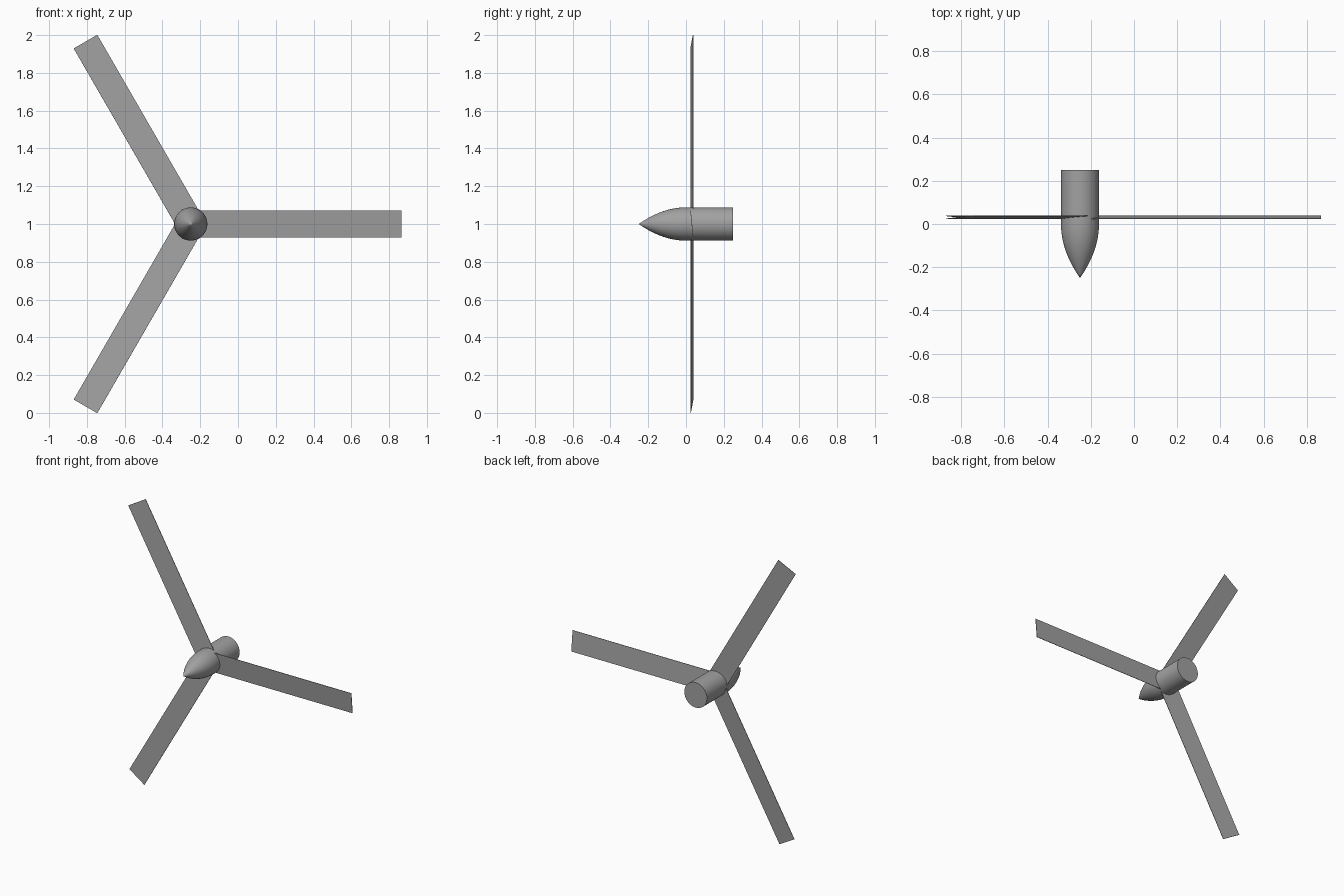
import bpy
import bmesh
import math
from mathutils import Matrix, Vector

cube = bpy.data.objects.get("Cube")
if cube:
    bpy.data.objects.remove(cube, do_unlink=True)

CENTER = Vector((-0.25, 0, 1.0))
HUB_RADIUS = 0.088
HALF_LENGTH = 0.25
SEGMENTS = 48

grey = bpy.data.materials.new("mid grey")
grey.use_nodes = True
color = (0.36, 0.36, 0.36, 1)
grey.diffuse_color = color
grey.node_tree.nodes["Principled BSDF"].inputs["Base Color"].default_value = color


def add_object(name, bm):
    bmesh.ops.recalc_face_normals(bm, faces=bm.faces)
    mesh = bpy.data.meshes.new(name)
    bm.to_mesh(mesh)
    bm.free()
    mesh.materials.append(grey)
    obj = bpy.data.objects.new(name, mesh)
    bpy.context.collection.objects.link(obj)
    return obj


# Hub: pointed parabolic nose running into a plain cylinder, lathed about y
steps = 16
profile = []
for i in range(steps + 1):
    t = 1 - i / steps
    profile.append(Vector((HUB_RADIUS * (1 - t * t), -HALF_LENGTH * t, 0)))
profile.append(Vector((HUB_RADIUS, HALF_LENGTH, 0)))
profile.append(Vector((0, HALF_LENGTH, 0)))

bm = bmesh.new()
verts = [bm.verts.new(p) for p in profile]
edges = [bm.edges.new(pair) for pair in zip(verts, verts[1:])]
bmesh.ops.spin(bm, geom=verts + edges, cent=(0, 0, 0), axis=(0, 1, 0),
               angle=math.tau, steps=SEGMENTS, use_duplicate=False)
bmesh.ops.remove_doubles(bm, verts=bm.verts, dist=0.0001)
bmesh.ops.translate(bm, verts=bm.verts, vec=CENTER)
hub = add_object("hub", bm)
bpy.context.view_layer.objects.active = hub
hub.select_set(True)
bpy.ops.object.shade_smooth_by_angle(angle=math.radians(35))
hub.select_set(False)

# Blades: three thin, slightly pitched plates around the hub
LENGTH, WIDTH, THICKNESS = 1.115, 0.145, 0.003
PITCH = math.radians(5.5)
for i, name in enumerate(("left_blade", "upper_blade", "lower_blade")):
    bm = bmesh.new()
    bmesh.ops.create_cube(bm, size=1)
    bmesh.ops.scale(bm, verts=bm.verts, vec=(LENGTH, THICKNESS, WIDTH))
    bmesh.ops.translate(bm, verts=bm.verts, vec=(LENGTH / 2, 0, 0))
    placement = (Matrix.Translation(CENTER + Vector((0, 0.031, 0)))
                 @ Matrix.Rotation(-i * math.tau / 3, 4, "Y")
                 @ Matrix.Rotation(PITCH, 4, "X"))
    bmesh.ops.transform(bm, matrix=placement, verts=bm.verts)
    add_object(name, bm)
